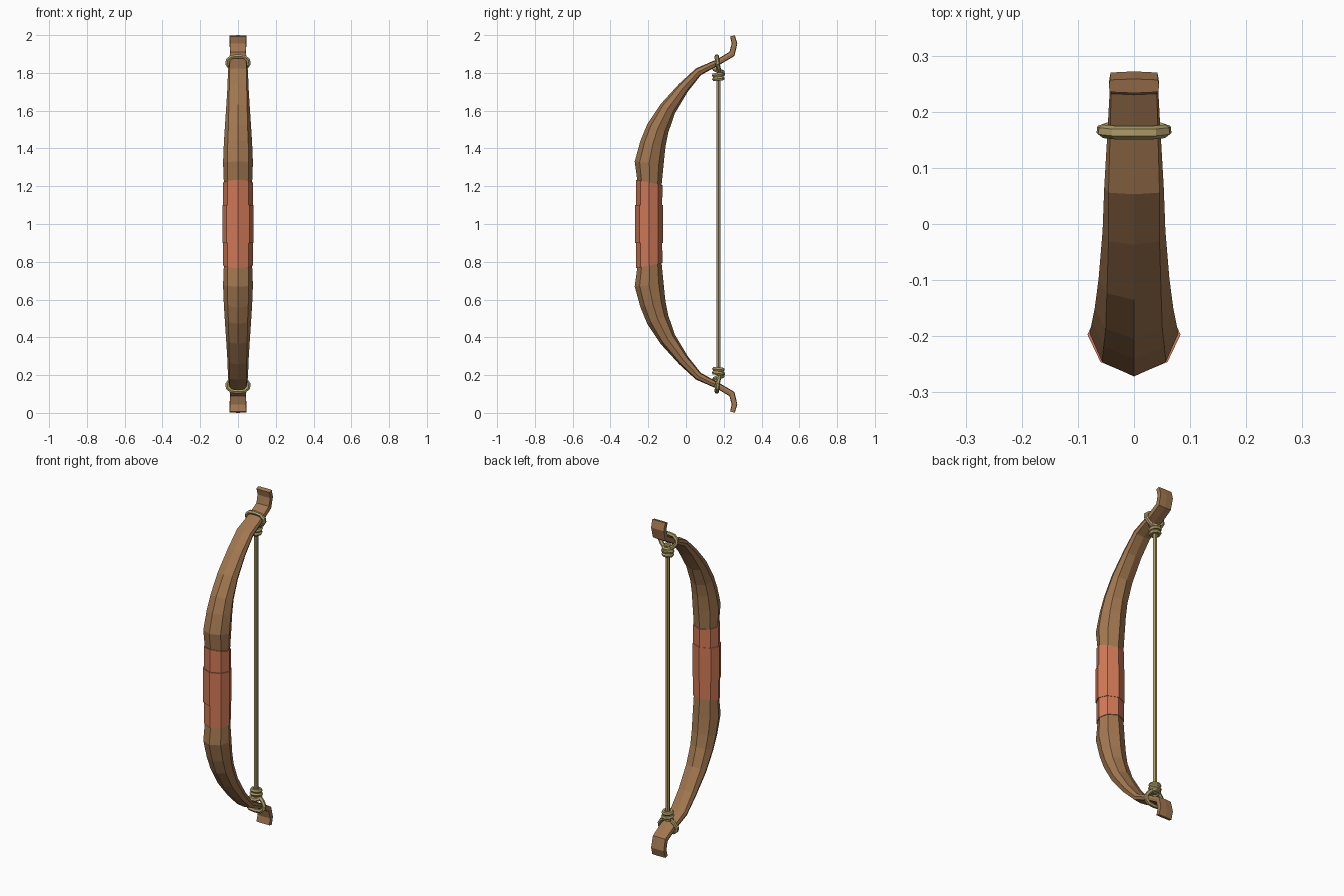
import bpy, bmesh, math

if "Cube" in bpy.data.objects:
    bpy.data.objects.remove(bpy.data.objects["Cube"])


def material(name, rgb):
    m = bpy.data.materials.new(name)
    m.diffuse_color = (*rgb, 1)
    m.use_nodes = True
    m.node_tree.nodes["Principled BSDF"].inputs["Base Color"].default_value = m.diffuse_color
    return m


wood = material("brown wood", (0.36, 0.185, 0.08))
leather = material("terracotta wrap", (0.63, 0.19, 0.095))
cord = material("straw cord", (0.41, 0.33, 0.135))


def loft(name, stations, mat):
    """Eight-sided loft; station = (y, z, half width, half depth, squareness[, tangent])."""
    bm = bmesh.new()
    rings = []
    for i, s in enumerate(stations):
        y, z, w, t, q = s[:5]
        if len(s) > 5:
            ty, tz = s[5]
        else:
            a, b = stations[max(i - 1, 0)], stations[min(i + 1, len(stations) - 1)]
            ty, tz = b[0] - a[0], b[1] - a[1]
        d = math.hypot(ty, tz)
        ny, nz = -tz / d, ty / d
        cx, cd = 0.72 + 0.23 * q, 0.66 + 0.2 * q
        shape = [(0, 1), (cx, cd), (1, 0), (cx, -cd), (0, -1), (-cx, -cd), (-1, 0), (-cx, cd)]
        rings.append([bm.verts.new((u * w, y + v * t * ny, z + v * t * nz)) for u, v in shape])
    for a, b in zip(rings, rings[1:]):
        for k in range(8):
            n = (k + 1) % 8
            bm.faces.new((a[k], a[n], b[n], b[k]))
    bm.faces.new(rings[0])
    bm.faces.new(rings[-1])
    bmesh.ops.recalc_face_normals(bm, faces=bm.faces)
    me = bpy.data.meshes.new(name)
    bm.to_mesh(me)
    bm.free()
    me.materials.append(mat)
    bpy.context.collection.objects.link(bpy.data.objects.new(name, me))


def tube(name, pts, radius, closed):
    """Faceted cord along a point path."""
    cu = bpy.data.curves.new(name + "_path", 'CURVE')
    cu.dimensions = '3D'
    cu.bevel_depth = radius
    cu.bevel_resolution = 1
    cu.use_fill_caps = True
    sp = cu.splines.new('POLY')
    sp.points.add(len(pts) - 1)
    for p, co in zip(sp.points, pts):
        p.co = (*co, 1)
    sp.use_cyclic_u = closed
    sp.use_smooth = False
    tmp = bpy.data.objects.new(name + "_path", cu)
    bpy.context.collection.objects.link(tmp)
    me = bpy.data.meshes.new_from_object(tmp.evaluated_get(bpy.context.evaluated_depsgraph_get()))
    bpy.data.objects.remove(tmp)
    me.materials.clear()
    me.materials.append(cord)
    for p in me.polygons:
        p.use_smooth = False
        p.material_index = 0
    bpy.context.collection.objects.link(bpy.data.objects.new(name, me))


# bow stave: upper half stations, mirrored about z = 1
upper = [
    (-0.192, 1.20, 0.074, 0.062, 0), (-0.195, 1.325, 0.079, 0.077, 0),
    (-0.175, 1.425, 0.075, 0.068, 0), (-0.150, 1.505, 0.070, 0.060, 0),
    (-0.097, 1.61, 0.063, 0.045, 0.2), (-0.013, 1.722, 0.056, 0.031, 0.4),
    (0.066, 1.806, 0.053, 0.022, 0.6), (0.170, 1.857, 0.047, 0.016, 0.8),
    (0.243, 1.900, 0.043, 0.017, 1), (0.257, 1.955, 0.044, 0.015, 1),
    (0.246, 1.996, 0.045, 0.013, 1),
]
lower = [(s[0], 2 - s[1], *s[2:]) for s in reversed(upper)]
loft("bow_stave", lower + upper, wood)

# grip wrap: two end bands and a wider middle band
loft("grip_band_upper", [(-0.195, 1.09, 0.079, 0.069, 0, (0, 1)),
                         (-0.195, 1.22, 0.079, 0.071, 0, (0.2, 1))], leather)
loft("grip_band_lower", [(-0.195, 0.78, 0.079, 0.071, 0, (-0.2, 1)),
                         (-0.195, 0.91, 0.079, 0.069, 0, (0, 1))], leather)
loft("grip_band_middle", [(-0.197, 0.90, 0.083, 0.074, 0, (0, 1)),
                          (-0.197, 1.10, 0.083, 0.074, 0, (0, 1))], leather)

# bow string
tube("bow_string", [(0, 0.172, 0.18), (0, 0.172, 1.82)], 0.012, False)

# loops round the limb and knot coils, at both ends
loop = [(0, 0.163, 1.888), (0.035, 0.163, 1.884), (0.054, 0.165, 1.868), (0.056, 0.167, 1.848),
        (0.04, 0.172, 1.825), (0.015, 0.178, 1.805)]
loop += [(-x, y, z) for x, y, z in reversed(loop[1:])]
for end, flip in (("upper", False), ("lower", True)):
    def place(p):
        return (p[0], p[1], 2 - p[2]) if flip else p
    tube(end + "_string_loop", [place(p) for p in loop], 0.012, True)
    for n, (zc, r, tilt) in enumerate(((1.812, 0.022, -0.35), (1.79, 0.025, 0.15), (1.769, 0.023, 0.1))):
        ring = []
        for k in range(10):
            a = math.tau * k / 10
            ring.append(place((r * math.cos(a), 0.172 + r * math.sin(a), zc + tilt * r * math.sin(a))))
        tube(f"{end}_knot_coil_{n + 1}", ring, 0.012, True)
